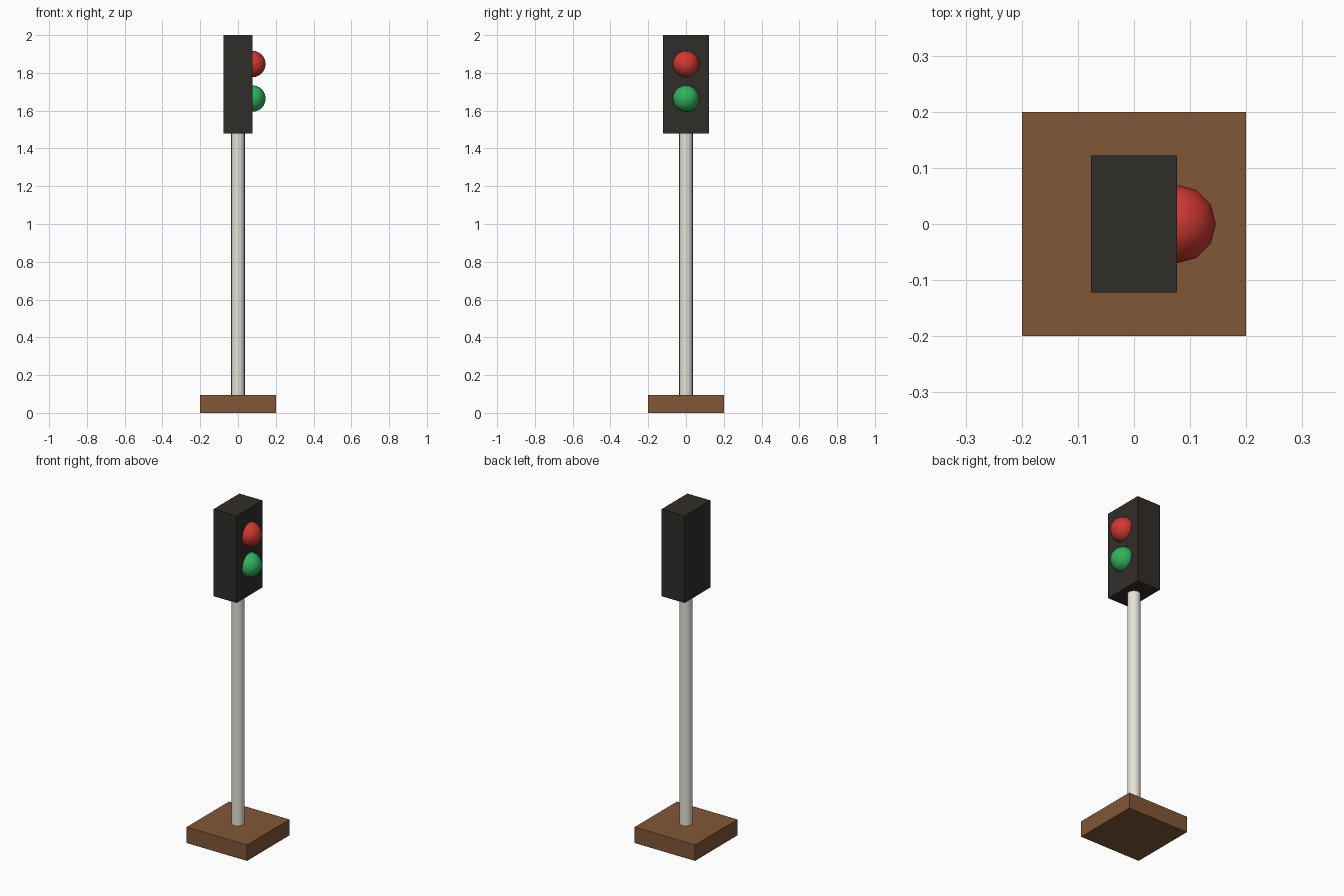
import bpy
import math

if "Cube" in bpy.data.objects:
    bpy.data.objects.remove(bpy.data.objects["Cube"])


def paint(obj, name, rgb):
    mat = bpy.data.materials.get(name) or bpy.data.materials.new(name)
    mat.diffuse_color = (*rgb, 1)
    mat.use_nodes = True
    mat.node_tree.nodes["Principled BSDF"].inputs["Base Color"].default_value = mat.diffuse_color
    obj.data.materials.append(mat)


def box(name, size, z_bottom, colour, rgb):
    bpy.ops.mesh.primitive_cube_add(size=1, location=(0, 0, z_bottom + size[2] / 2))
    obj = bpy.context.object
    obj.name = name
    obj.scale = size
    bpy.ops.object.transform_apply(location=False, rotation=False, scale=True)
    paint(obj, colour, rgb)


# square wooden base and signal housing
box("base", (0.4, 0.4, 0.095), 0, "brown", (0.22, 0.095, 0.038))
box("signal_housing", (0.153, 0.245, 0.52), 1.48, "black", (0.03, 0.026, 0.022))

# pole running from base to housing
z0, z1 = 0.095, 1.48
bpy.ops.mesh.primitive_cylinder_add(vertices=16, radius=0.036, depth=z1 - z0,
                                    location=(0, 0, (z0 + z1) / 2))
pole = bpy.context.object
pole.name = "pole"
bpy.ops.object.shade_smooth_by_angle(angle=math.radians(40))
paint(pole, "off_white", (0.8, 0.76, 0.68))

# domed lamps half sunk into the right face of the housing
for name, z, rgb in (("red", 1.847, (0.62, 0.04, 0.03)),
                     ("green", 1.664, (0.03, 0.45, 0.11))):
    bpy.ops.mesh.primitive_uv_sphere_add(segments=12, ring_count=12, radius=0.07,
                                         location=(0.076, 0, z))
    lamp = bpy.context.object
    lamp.name = name + "_lamp"
    bpy.ops.object.shade_smooth()
    paint(lamp, name, rgb)
